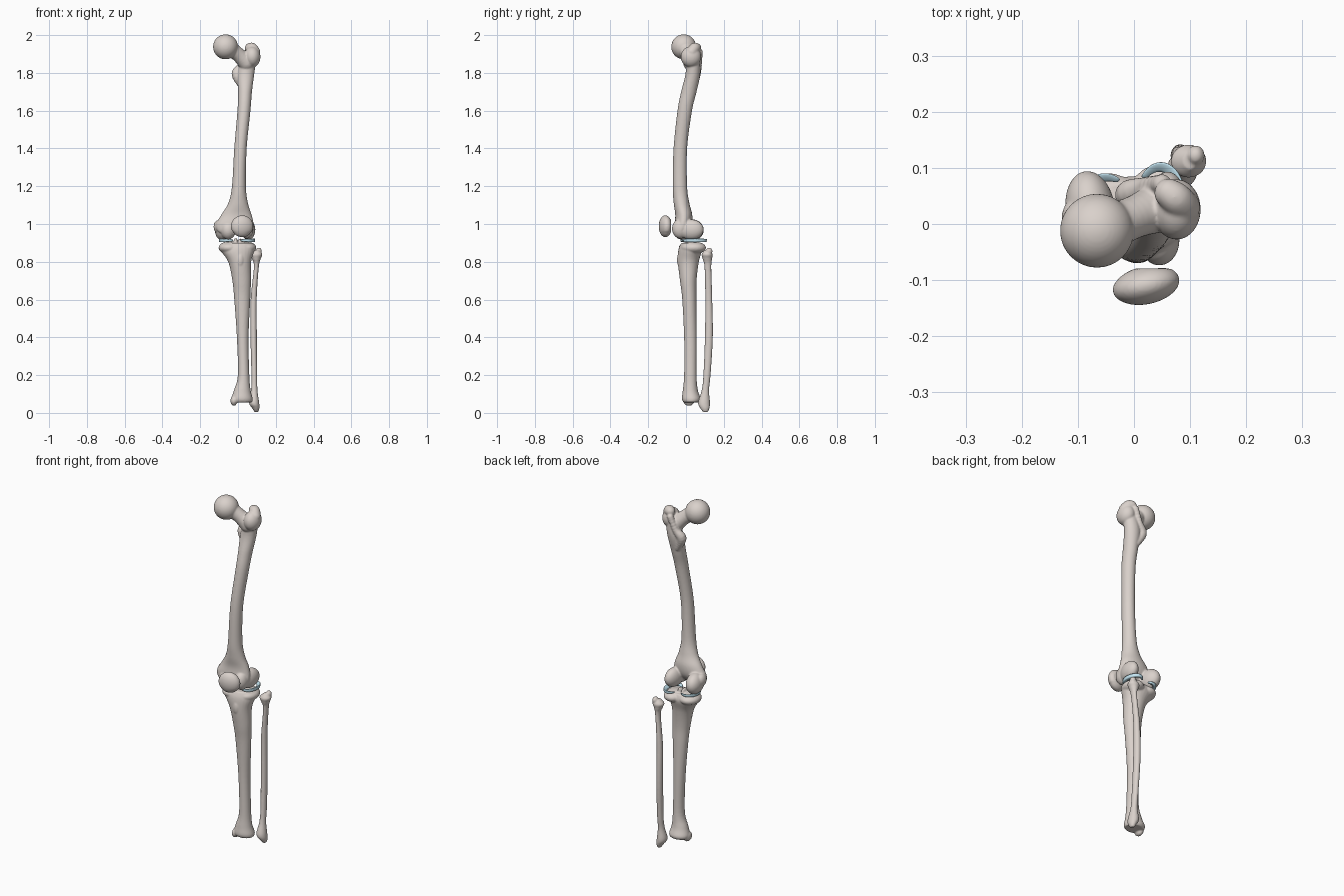
import bpy, bmesh
from math import sin, cos, pi, radians
from mathutils import Vector, Matrix


def material(name, rgb):
    m = bpy.data.materials.new(name)
    m.diffuse_color = (*rgb, 1)
    return m


BONE = material("bone", (0.70, 0.64, 0.60))
CARTILAGE = material("cartilage", (0.55, 0.78, 0.88))


def spline(p, per=6):
    """Catmull-Rom through rows of numbers."""
    out = []
    for i in range(len(p) - 1):
        a, b, c, d = p[max(i - 1, 0)], p[i], p[i + 1], p[min(i + 2, len(p) - 1)]
        for k in range(per):
            t = k / per
            out.append([0.5 * (2 * q + (r - o) * t + (2 * o - 5 * q + 4 * r - s) * t * t
                        + (3 * q - o - 3 * r + s) * t ** 3) for o, q, r, s in zip(a, b, c, d)])
    return out + [list(p[-1])]


def skin(bm, rings):
    """Closed tube through rings of coordinates."""
    rings = [[bm.verts.new(c) for c in r] for r in rings]
    n = len(rings[0])
    for a, b in zip(rings, rings[1:]):
        for i in range(n):
            bm.faces.new((a[i], a[(i + 1) % n], b[(i + 1) % n], b[i]))
    bm.faces.new(rings[0][::-1])
    bm.faces.new(rings[-1])


def loft(bm, rows, n=28):
    """Rows are z, x min, x max, y min, y max of an oval section."""
    skin(bm, [[((x0 + x1) / 2 + (x1 - x0) / 2 * cos(2 * pi * i / n),
                (y0 + y1) / 2 + (y1 - y0) / 2 * sin(2 * pi * i / n), z) for i in range(n)]
              for z, x0, x1, y0, y1 in spline(rows)])


def blob(bm, c, r, rot=(0, 0, 0)):
    m = Matrix.Translation(c)
    for ang, ax in zip(rot, "XYZ"):
        m = m @ Matrix.Rotation(radians(ang), 4, ax)
    bmesh.ops.create_uvsphere(bm, u_segments=32, v_segments=20, radius=1,
                              matrix=m @ Matrix.Diagonal((*r, 1)))


def chain(bm, pts):
    """Overlapping balls along a path of x, y, z, radius."""
    for x, y, z, r in spline(pts, 5):
        blob(bm, (x, y, z), (r, r, r))


def finish(name, bm, mat, voxel=0.004, smooth=6):
    bmesh.ops.recalc_face_normals(bm, faces=bm.faces)
    me = bpy.data.meshes.new(name)
    bm.to_mesh(me)
    bm.free()
    me.materials.append(mat)
    me.polygons.foreach_set("use_smooth", [True] * len(me.polygons))
    ob = bpy.data.objects.new(name, me)
    bpy.context.collection.objects.link(ob)
    if voxel:
        rm = ob.modifiers.new("fuse", "REMESH")
        rm.mode, rm.voxel_size, rm.use_smooth_shade = "VOXEL", voxel, True
        sm = ob.modifiers.new("soften", "SMOOTH")
        sm.factor, sm.iterations = 0.5, smooth
    return ob


# Thigh bone: shaft
bm = bmesh.new()
loft(bm, [(1.90, 0.03, 0.10, 0.0, 0.07), (1.80, -0.002, 0.087, -0.002, 0.076),
          (1.70, 0.0, 0.074, -0.026, 0.056), (1.60, -0.003, 0.066, -0.045, 0.032),
          (1.40, -0.02, 0.046, -0.066, 0.006), (1.20, -0.032, 0.042, -0.07, 0.006),
          (1.11, -0.052, 0.053, -0.065, 0.018), (1.05, -0.088, 0.072, -0.057, 0.033),
          (1.0, -0.117, 0.083, -0.06, 0.03), (0.965, -0.11, 0.08, -0.058, 0.01),
          (0.945, -0.08, 0.06, -0.05, -0.015)])
# head, neck and trochanters
blob(bm, (-0.066, -0.012, 1.938), (0.066,) * 3)
chain(bm, [(-0.05, -0.008, 1.935, 0.043), (0.0, 0.012, 1.898, 0.038), (0.045, 0.03, 1.855, 0.045)])
blob(bm, (0.076, 0.026, 1.885), (0.043, 0.054, 0.055))
chain(bm, [(0.062, 0.055, 1.932, 0.026), (0.075, 0.045, 1.93, 0.029), (0.088, 0.03, 1.91, 0.03)])
chain(bm, [(0.05, 0.072, 1.91, 0.017), (0.02, 0.066, 1.84, 0.018), (-0.008, 0.052, 1.795, 0.026),
           (0.02, 0.045, 1.73, 0.018)])
# condyles and groove ridges
blob(bm, (-0.078, 0.028, 0.968), (0.044, 0.067, 0.058), (0, 0, 8))
blob(bm, (0.054, 0.028, 0.97), (0.037, 0.066, 0.054), (0, 0, -8))
blob(bm, (-0.105, 0.01, 0.985), (0.024, 0.035, 0.035))
blob(bm, (-0.052, -0.025, 0.968), (0.04, 0.042, 0.05))
blob(bm, (0.045, -0.03, 0.975), (0.036, 0.044, 0.052))
finish("thigh_bone", bm, BONE)

# Shin bone: shaft
bm = bmesh.new()
loft(bm, [(0.90, -0.085, 0.08, -0.025, 0.075), (0.865, -0.095, 0.088, -0.04, 0.085),
          (0.80, -0.052, 0.07, -0.043, 0.068), (0.70, -0.03, 0.069, -0.032, 0.056),
          (0.60, -0.02, 0.065, -0.02, 0.055), (0.40, -0.006, 0.056, -0.01, 0.056),
          (0.20, -0.001, 0.06, -0.01, 0.056), (0.12, -0.022, 0.067, -0.017, 0.063),
          (0.075, -0.036, 0.078, -0.022, 0.078), (0.056, -0.03, 0.075, -0.014, 0.07)])
# plateau, eminence, tuberosity and inner ankle
blob(bm, (-0.045, 0.026, 0.874), (0.058, 0.065, 0.033))
blob(bm, (0.043, 0.04, 0.874), (0.054, 0.066, 0.033))
blob(bm, (-0.012, 0.03, 0.902), (0.011, 0.03, 0.024))
blob(bm, (0.012, 0.034, 0.902), (0.01, 0.025, 0.022))
blob(bm, (0.012, -0.026, 0.81), (0.022, 0.022, 0.045))
blob(bm, (-0.022, 0.015, 0.064), (0.018, 0.03, 0.027))
finish("shin_bone", bm, BONE)

# Outer lower-leg bone
bm = bmesh.new()
loft(bm, [(0.862, 0.088, 0.112, 0.098, 0.128), (0.84, 0.066, 0.129, 0.083, 0.141),
          (0.815, 0.074, 0.12, 0.088, 0.138), (0.77, 0.084, 0.11, 0.098, 0.134),
          (0.60, 0.067, 0.099, 0.102, 0.139), (0.40, 0.066, 0.1, 0.1, 0.142),
          (0.20, 0.071, 0.102, 0.092, 0.13), (0.12, 0.069, 0.103, 0.083, 0.122),
          (0.055, 0.058, 0.112, 0.064, 0.127), (0.025, 0.075, 0.113, 0.075, 0.124),
          (0.004, 0.088, 0.107, 0.092, 0.115)])
blob(bm, (0.11, 0.122, 0.855), (0.016, 0.018, 0.02))
finish("outer_leg_bone", bm, BONE, 0.0035, 4)

# Kneecap: domed front, flatter back
bm = bmesh.new()
blob(bm, (0.022, -0.109, 0.988), (0.06, 0.034, 0.058), (0, 0, 12))
for v in bm.verts:
    if v.co.y > -0.109:
        v.co.y = min(v.co.y, -0.079)
    if v.co.z < 0.96:
        v.co.x = 0.022 + (v.co.x - 0.022) * 0.95
blob(bm, (-0.008, -0.117, 0.988), (0.03, 0.024, 0.036))
blob(bm, (0.05, -0.1, 0.988), (0.028, 0.022, 0.036))
finish("kneecap", bm, BONE, 0.0035, 4)


# Knee cartilage: wedge-section crescents, open towards the middle
def meniscus(name, cx, cy, rx, ry, opening, gap, width):
    bm = bmesh.new()
    rings, n = [], 40
    for k in range(n + 1):
        t = k / n
        a = radians(opening + gap + (360 - 2 * gap) * t)
        thin = 0.35 + 0.65 * sin(pi * t) ** 0.5
        h, w = 0.011 * thin, width * thin
        ring = []
        for off, z in ((0, -h), (0.003, 0), (0, h), (w * 0.4, h * 0.55), (w, -h * 0.4), (w * 0.5, -h)):
            ring.append((cx + (rx - off) * cos(a), cy + (ry - off) * sin(a), 0.914 + z))
        rings.append(ring)
    skin(bm, rings)
    ob = finish(name, bm, CARTILAGE, 0)
    sub = ob.modifiers.new("round", "SUBSURF")
    sub.levels = sub.render_levels = 1


meniscus("inner_meniscus", -0.052, 0.03, 0.05, 0.062, 0, 55, 0.026)
meniscus("outer_meniscus", 0.048, 0.048, 0.045, 0.064, 180, 35, 0.028)
